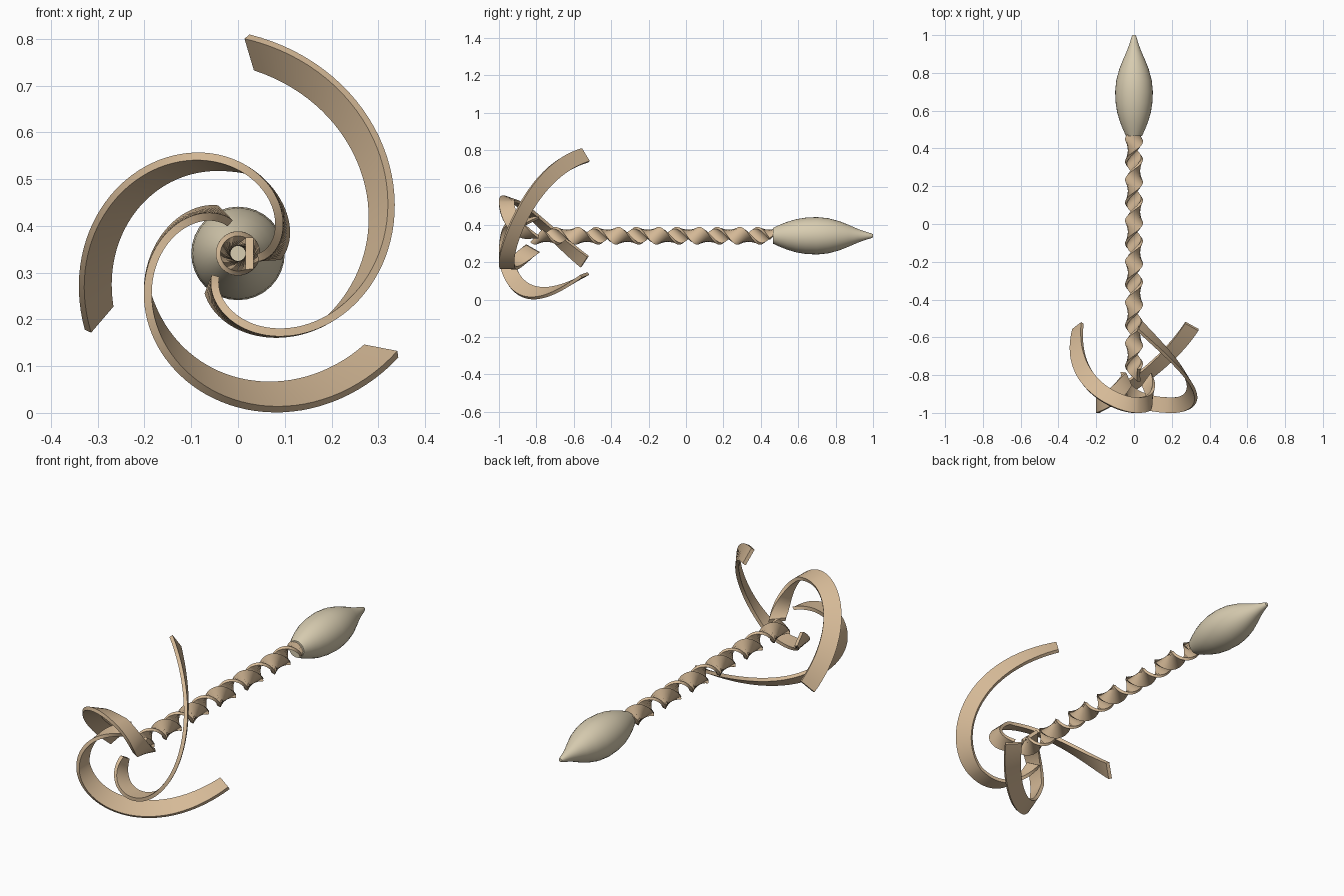
import bpy, bmesh
from math import sin, cos, pi, radians
from mathutils import Vector

if "Cube" in bpy.data.objects:
    bpy.data.objects.remove(bpy.data.objects["Cube"])

ZC = 0.341          # height of the long axis
THICK = 0.017


def material(name, rgb):
    m = bpy.data.materials.new(name)
    m.diffuse_color = (*rgb, 1)
    m.use_nodes = True
    m.node_tree.nodes["Principled BSDF"].inputs["Base Color"].default_value = m.diffuse_color
    return m


TAN = material("tan", (0.67, 0.49, 0.31))
CREAM = material("cream", (0.69, 0.61, 0.44))


def finish(bm, name, mat, angle):
    bmesh.ops.recalc_face_normals(bm, faces=bm.faces)
    me = bpy.data.meshes.new(name)
    bm.to_mesh(me)
    bm.free()
    ob = bpy.data.objects.new(name, me)
    bpy.context.collection.objects.link(ob)
    me.materials.append(mat)
    bpy.ops.object.select_all(action='DESELECT')
    ob.select_set(True)
    bpy.context.view_layer.objects.active = ob
    bpy.ops.object.shade_smooth_by_angle(angle=radians(angle))
    return ob


def polar(r, a, y):
    return Vector((r * cos(a), y, ZC + r * sin(a)))


def sweep(name, path, tilt, shear, steps, width, offset):
    """Sweep a flat strip; its width starts at 'offset' of width from the path."""
    bm = bmesh.new()
    rings = []
    for i in range(steps + 1):
        s = i / steps
        p = path(s)
        t = (path(s + 1e-3) - path(s - 1e-3)).normalized()
        # inward direction: towards the axis, square to the path
        n = Vector((-t.z, 0, t.x))
        if n.dot(Vector((-p.x, 0, ZC - p.z))) < 0:
            n = -n
        n = (n - t * n.dot(t)).normalized()
        b = t.cross(n)
        if b.y < 0:
            b = -b
        b = (b + Vector((0, shear(s), 0))).normalized()
        a = tilt(s)
        w = b * cos(a) + n * sin(a)
        d = n * cos(a) - b * sin(a)
        p0 = p + w * width * offset
        p1 = p0 + w * width
        rings.append([bm.verts.new(q) for q in (p0, p1, p1 + d * THICK, p0 + d * THICK)])
    for r0, r1 in zip(rings, rings[1:]):
        for k in range(4):
            j = (k + 1) % 4
            bm.faces.new((r0[k], r0[j], r1[j], r1[k]))
    bm.faces.new(rings[0])
    bm.faces.new(rings[-1])
    return finish(bm, name, TAN, 40)


# Corkscrew shaft: flat strip wound around the axis
Y0, Y1, PITCH = -0.80, 0.48, 0.2163


def shaft_path(s):
    y = Y1 + (Y0 - Y1) * s
    return polar(0.033, radians(30) + (Y1 - y) / PITCH * 2 * pi, y)


sweep("twisted_shaft", shaft_path, lambda s: 0, lambda s: 0, 220, 0.094, -0.5)

# Three spiral blades, opening outward and curling back
SPAN, LOW = 228, 123


def turn(s):
    return ((s - 1) * SPAN + LOW) / LOW


def blade_tilt(s):
    u = turn(s)
    return radians(48 if u > 0 else 4) * sin(u * pi / 2)


def blade_shear(s):
    u = turn(s)
    return u * u if u < 0 else 0


def blade(name, end_angle, end_r, slope):
    def path(s):
        t = (s - 1) * SPAN
        u = turn(s)
        y = -1 + (0.444 if u > 0 else 0.2) * u * u
        r = end_r + slope * t + 0.006 * sin(-t * pi / 100)
        return polar(r, radians(end_angle + t), y)
    sweep(name, path, blade_tilt, blade_shear, 72, 0.082, 0)


blade("upper_blade", 87, 0.469, 0.00176)
blade("left_blade", 206.5, 0.366, 0.00142)
blade("lower_blade", 327, 0.409, 0.00150)

# Pointed bulb at the far end
profile = [(.465, .042), (.50, .058), (.54, .074), (.59, .089), (.64, .097),
           (.70, .100), (.76, .094), (.82, .078), (.87, .058), (.92, .036),
           (.96, .022), (.99, .013), (1.0, .008)]
bm = bmesh.new()
N = 32
rings = [[bm.verts.new(polar(r, 2 * pi * k / N, y)) for k in range(N)] for y, r in profile]
for a, b in zip(rings, rings[1:]):
    for k in range(N):
        j = (k + 1) % N
        bm.faces.new((a[k], a[j], b[j], b[k]))
bm.faces.new(rings[0])
bm.faces.new(rings[-1])
finish(bm, "pointed_bulb", CREAM, 40)
